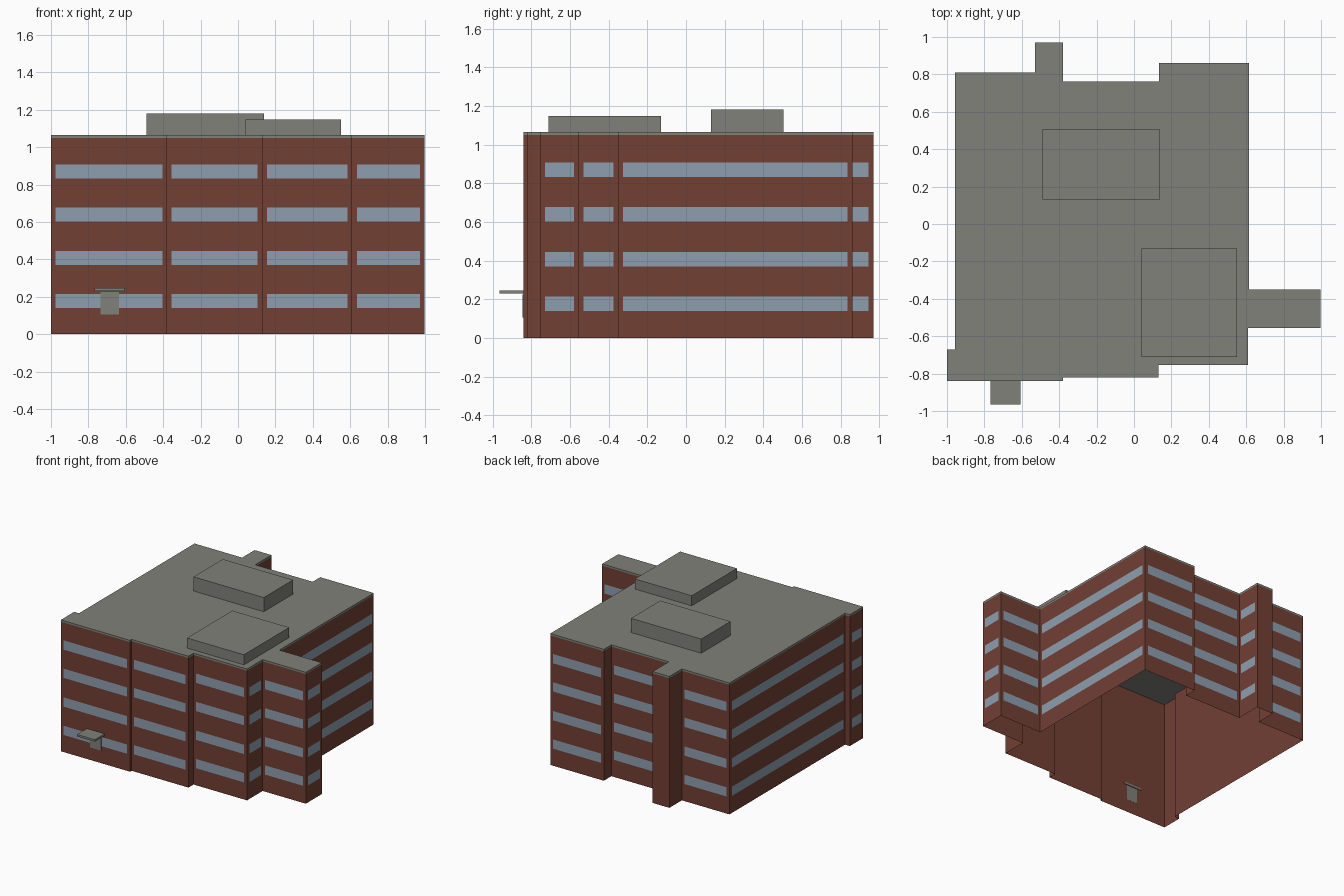
import bpy, bmesh
from mathutils import Vector

cube = bpy.data.objects.get("Cube")
if cube:
    bpy.data.objects.remove(cube, do_unlink=True)


def material(name, rgb):
    m = bpy.data.materials.new(name)
    m.use_nodes = True
    m.diffuse_color = (*rgb, 1)
    m.node_tree.nodes["Principled BSDF"].inputs["Base Color"].default_value = (*rgb, 1)
    return m


BRICK = material("red_brick", (0.17, 0.05, 0.034))
GREY = material("roof_grey", (0.22, 0.22, 0.195))
GLASS = material("blue_glass", (0.27, 0.345, 0.435))

WALL_TOP, ROOF_TOP = 1.05, 1.065

# Building outline, counter-clockwise from the front right corner
OUTLINE = [Vector(p) for p in [
    (-1, -0.84), (-0.38, -0.84), (-0.38, -0.82), (0.13, -0.82),
    (0.13, -0.755), (0.61, -0.755), (0.61, -0.555), (0.997, -0.555),
    (0.997, -0.35), (0.615, -0.35), (0.615, 0.86), (0.135, 0.86),
    (0.135, 0.763), (-0.38, 0.763), (-0.38, 0.97), (-0.53, 0.97),
    (-0.53, 0.81), (-0.957, 0.81), (-0.957, -0.67), (-1, -0.67)]]
EDGES = list(zip(OUTLINE, OUTLINE[1:] + OUTLINE[:1]))


def finish(bm, name, mat):
    mesh = bpy.data.meshes.new(name)
    bm.to_mesh(mesh)
    bm.free()
    mesh.materials.append(mat)
    obj = bpy.data.objects.new(name, mesh)
    bpy.context.collection.objects.link(obj)
    return obj


def prism(name, points, z0, z1, mat, caps=True):
    """Extruded outline, optionally open at top and bottom."""
    bm = bmesh.new()
    low = [bm.verts.new((x, y, z0)) for x, y in points]
    high = [bm.verts.new((x, y, z1)) for x, y in points]
    n = len(points)
    for i in range(n):
        j = (i + 1) % n
        bm.faces.new((low[i], low[j], high[j], high[i]))
    if caps:
        bm.faces.new(high)
        bm.faces.new(low[::-1])
    return finish(bm, name, mat)


def box(name, x0, x1, y0, y1, z0, z1, mat):
    return prism(name, [(x0, y0), (x1, y0), (x1, y1), (x0, y1)], z0, z1, mat)


# Brick shell, open underneath, and the roof slab closing it
prism("brick_walls", OUTLINE, 0, WALL_TOP, BRICK, caps=False)
prism("roof_slab", OUTLINE, WALL_TOP, ROOF_TOP, GREY)

# Ribbon windows: one strip per floor on every wall long enough
bm = bmesh.new()
for a, b in EDGES:
    length = (b - a).length
    if length < 0.165:
        continue
    along = (b - a) / length
    out = Vector((along.y, -along.x)) * 0.003
    p, q = a + along * 0.025 + out, b - along * 0.025 + out
    for sill in (0.14, 0.37, 0.603, 0.832):
        corners = [(p, sill), (q, sill), (q, sill + 0.075), (p, sill + 0.075)]
        bm.faces.new([bm.verts.new((c.x, c.y, z)) for c, z in corners])
finish(bm, "ribbon_windows", GLASS)

# Rooftop plant rooms
box("rear_plant_room", -0.49, 0.14, 0.13, 0.505, ROOF_TOP, 1.18, GREY)
box("front_plant_room", 0.04, 0.55, -0.71, -0.13, ROOF_TOP, 1.147, GREY)

# Entrance door and canopy
box("entrance_door", -0.735, -0.635, -0.847, -0.839, 0.105, 0.225, GREY)
box("entrance_canopy", -0.768, -0.608, -0.965, -0.835, 0.23, 0.246, GREY)
